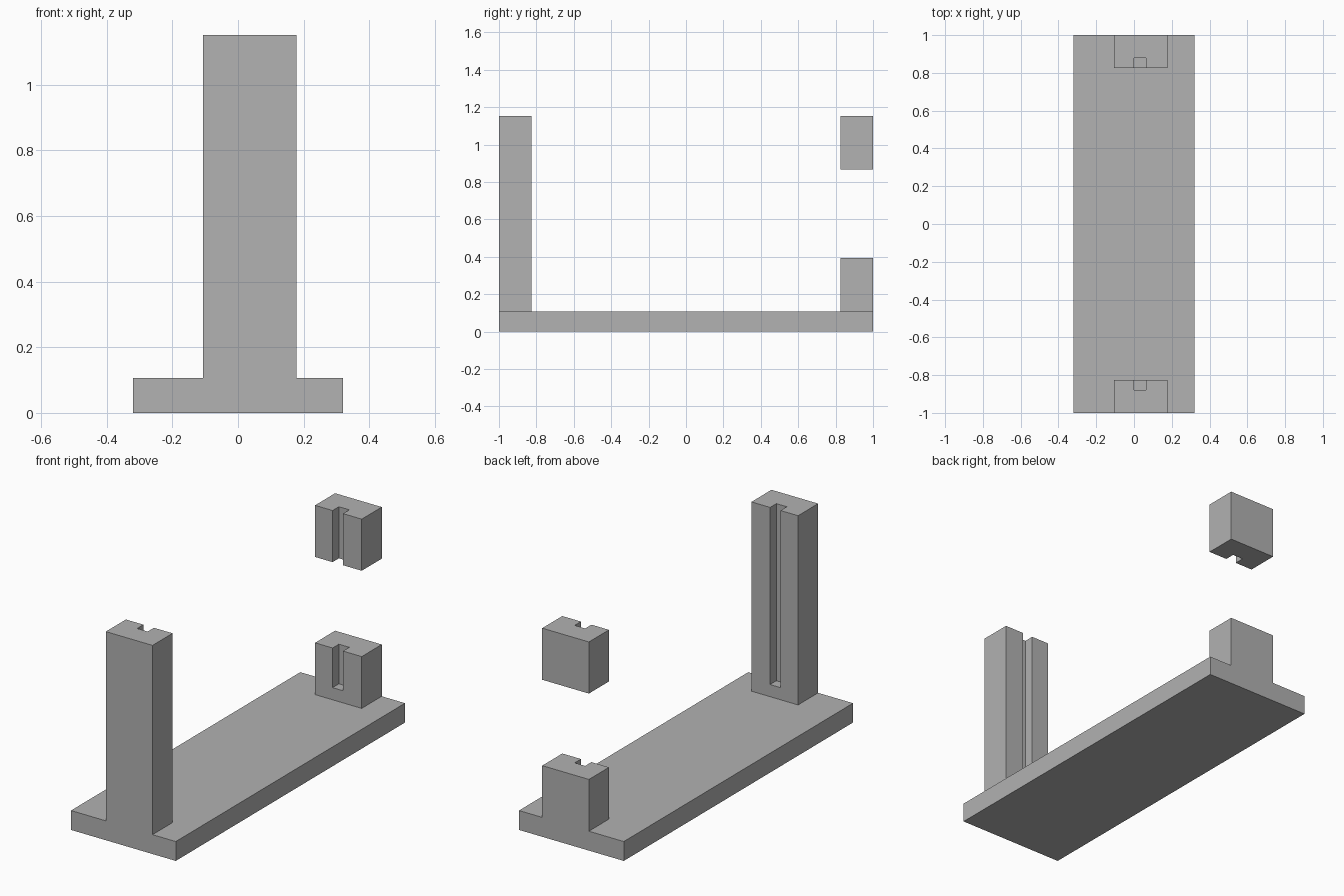
import bpy

cube = bpy.data.objects.get("Cube")
if cube:
    bpy.data.objects.remove(cube, do_unlink=True)

grey = bpy.data.materials.new("plain grey")
grey.use_nodes = True
colour = (0.445, 0.445, 0.445, 1)
grey.diffuse_color = colour
grey.node_tree.nodes["Principled BSDF"].inputs["Base Color"].default_value = colour

BASE_TOP = 0.107
TOP = 1.152
LEFT, RIGHT = -0.107, 0.178          # post sides
SLOT_LEFT, SLOT_RIGHT = 0.0, 0.064   # groove sides
INNER = 0.825                        # inner face of both posts
SLOT_DEPTH = 0.055
SLOT_FLOOR = 0.067                   # solid foot under a blind groove


def box(name, x, y, z):
    """Box between (low, high) limits on each axis."""
    spans = (x, y, z)
    bpy.ops.mesh.primitive_cube_add(size=1, location=[sum(s) / 2 for s in spans])
    ob = bpy.context.object
    ob.name = name
    ob.scale = [s[1] - s[0] for s in spans]
    bpy.ops.object.transform_apply(location=True, rotation=False, scale=True)
    ob.data.materials.append(grey)
    return ob


def grooved_block(name, side, low, high, slot_low):
    """Block at one end (side -1 front, 1 back), grooved on its inner face."""
    block = box(name, (LEFT, RIGHT), sorted((side * INNER, side)), (low, high))
    slot_y = sorted((side * (INNER - 0.1), side * (INNER + SLOT_DEPTH)))
    cutter = box("slot_cutter", (SLOT_LEFT, SLOT_RIGHT), slot_y, (slot_low, high + 0.1))
    cutter.hide_render = True
    cut = block.modifiers.new("slot", 'BOOLEAN')
    cut.operation = 'DIFFERENCE'
    cut.solver = 'EXACT'
    cut.object = cutter
    bpy.context.view_layer.objects.active = block
    bpy.ops.object.modifier_apply(modifier=cut.name)
    bpy.data.objects.remove(cutter, do_unlink=True)


# Flat base plate
box("base_plate", (-0.32, 0.32), (-1, 1), (0, BASE_TOP))

# Tall post and short post with blind grooves, floating block grooved right through
grooved_block("front_post", -1, BASE_TOP, TOP, BASE_TOP + SLOT_FLOOR)
grooved_block("back_lower_post", 1, BASE_TOP, 0.393, BASE_TOP + SLOT_FLOOR)
grooved_block("back_upper_block", 1, 0.867, TOP, 0.75)
